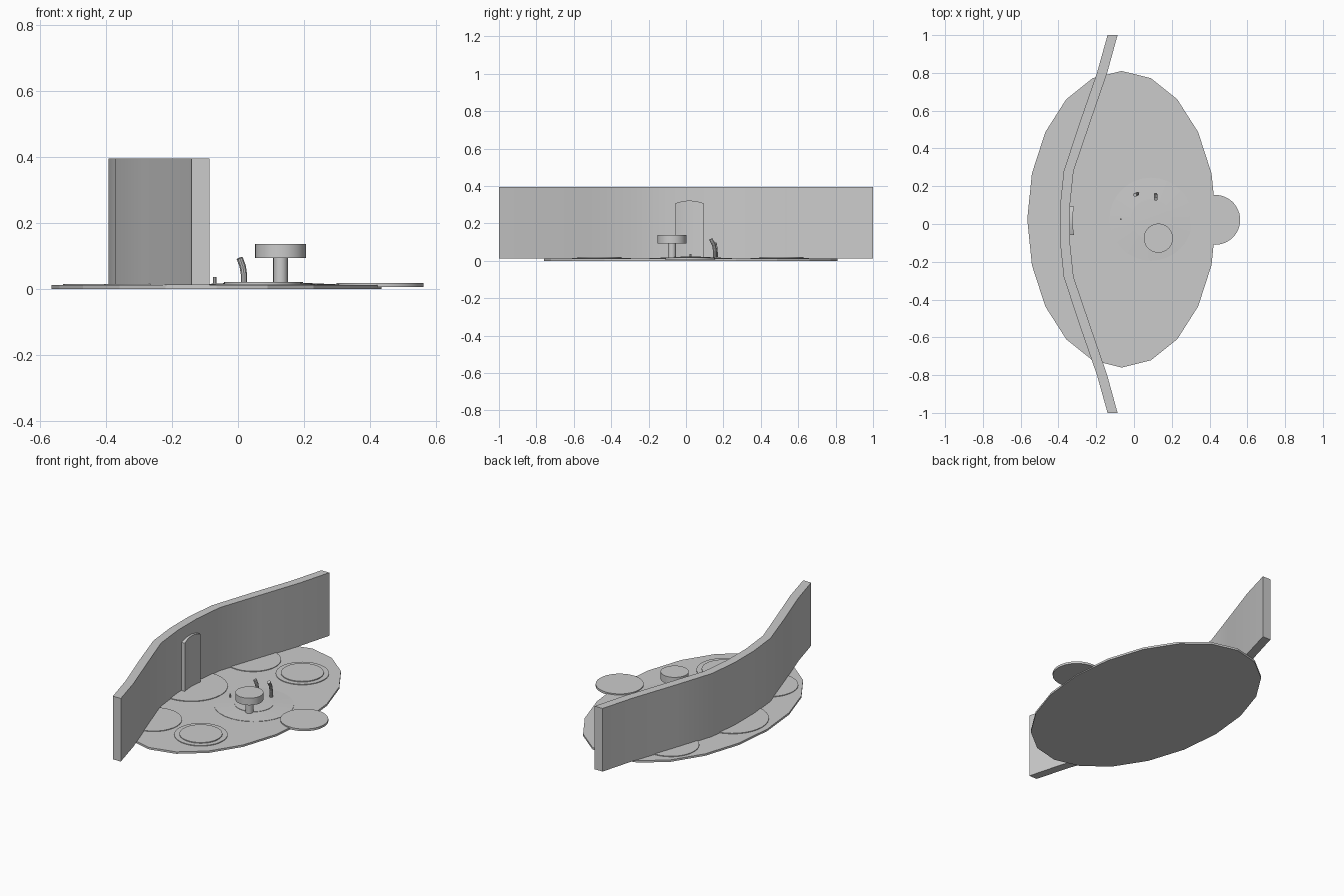
import bpy, bmesh, math
from mathutils import Vector

if "Cube" in bpy.data.objects:
    bpy.data.objects.remove(bpy.data.objects["Cube"])


def finish(name, bm, smooth=False):
    bmesh.ops.recalc_face_normals(bm, faces=bm.faces[:])
    me = bpy.data.meshes.new(name)
    bm.to_mesh(me)
    bm.free()
    ob = bpy.data.objects.new(name, me)
    bpy.context.collection.objects.link(ob)
    if smooth:
        bpy.context.view_layer.objects.active = ob
        ob.select_set(True)
        bpy.ops.object.shade_smooth_by_angle(angle=math.radians(35))
        ob.select_set(False)
    return ob


def skin(bm, rings):
    """Bridge closed rings of points and cap both ends."""
    vs = [[bm.verts.new(p) for p in r] for r in rings]
    n = len(vs[0])
    for a, b in zip(vs, vs[1:]):
        for i in range(n):
            j = (i + 1) % n
            bm.faces.new((a[i], a[j], b[j], b[i]))
    bm.faces.new(vs[0][::-1])
    bm.faces.new(vs[-1])


def lathe(name, x, y, profile, sides=32, sy=1.0, smooth=True):
    """Stack of rings (radius, z) around a vertical axis."""
    bm = bmesh.new()
    skin(bm, [[(x + r * math.cos(2 * math.pi * i / sides),
                y + sy * r * math.sin(2 * math.pi * i / sides), z)
               for i in range(sides)] for r, z in profile])
    return finish(name, bm, smooth)


def tube(name, path, radius, sides=10):
    """Bent rod along a short path."""
    pts = [Vector(p) for p in path]
    rings = []
    for k, p in enumerate(pts):
        d = (pts[min(k + 1, len(pts) - 1)] - pts[max(k - 1, 0)]).normalized()
        u = d.cross(Vector((0.3, 1, 0))).normalized()
        v = d.cross(u)
        rings.append([p + radius * (u * math.cos(2 * math.pi * i / sides)
                                    + v * math.sin(2 * math.pi * i / sides))
                      for i in range(sides)])
    bm = bmesh.new()
    skin(bm, rings)
    return finish(name, bm, True)


# oval ground slab
lathe("ground_slab", -0.065, 0.025, [(0.5, 0), (0.5, 0.012)],
      sides=20, sy=1.57, smooth=False)

# round platform jutting past the edge
lathe("edge_platform", 0.43, 0.022, [(0.132, 0.006), (0.132, 0.019)], 48)

# curved back wall: half profile mirrored in y, (y, outer x, inner x)
half = [(0.09, -0.392, -0.34), (0.28, -0.372, -0.32), (0.53, -0.29, -0.235),
        (0.80, -0.196, -0.142), (1.0, -0.14, -0.087)]
stations = [(-y, a, b) for y, a, b in reversed(half)] + half
bm = bmesh.new()
skin(bm, [[(a, y, 0.012), (b, y, 0.012), (b, y, 0.395), (a, y, 0.395)]
          for y, a, b in stations])
finish("back_wall", bm, True)

# door with a low arched top and slightly hollow front
bm = bmesh.new()
rings = []
for i in range(9):
    t = -1 + i / 4
    y = 0.018 + 0.075 * t
    front = -0.325 + 0.008 * t * t
    top = 0.322 - 0.014 * t * t
    rings.append([(-0.345, y, 0.012), (front, y, 0.012),
                  (front, y, top), (-0.345, y, top)])
skin(bm, rings)
finish("door", bm, True)

# flat floor patches
lathe("large_floor_patch", -0.33, 0.025, [(0.20, 0.01), (0.20, 0.016)])
for side, y in (("left", -0.45), ("right", 0.50)):
    lathe("rear_patch_" + side, -0.25, y, [(0.155, 0.01), (0.155, 0.016)])
for side, y in (("left", -0.463), ("right", 0.51)):
    lathe("ringed_patch_" + side, 0.075, y,
          [(0.147, 0.01), (0.147, 0.016), (0.118, 0.016), (0.118, 0.021)])

# shallow stepped mound in the middle
lathe("centre_mound", 0.09, 0.025,
      [(0.22, 0.01), (0.22, 0.014), (0.14, 0.0175), (0.107, 0.019),
       (0.107, 0.021), (0.05, 0.022)])

# pedestal table
lathe("table_stem", 0.129, -0.075, [(0.022, 0.018), (0.022, 0.096)], 16)
lathe("table_top", 0.129, -0.075, [(0.077, 0.094), (0.077, 0.137)], 48)

# bent sticks and a small peg
tube("bent_stick_a", [(0.018, 0.16, 0.02), (0.018, 0.16, 0.045),
                      (0.014, 0.158, 0.07), (0.005, 0.154, 0.094)], 0.010)
tube("bent_stick_b", [(0.115, 0.155, 0.018), (0.115, 0.155, 0.05),
                      (0.115, 0.149, 0.085), (0.115, 0.132, 0.117)], 0.010)
lathe("small_peg", -0.07, 0.025, [(0.005, 0.012), (0.005, 0.036)], 8)
